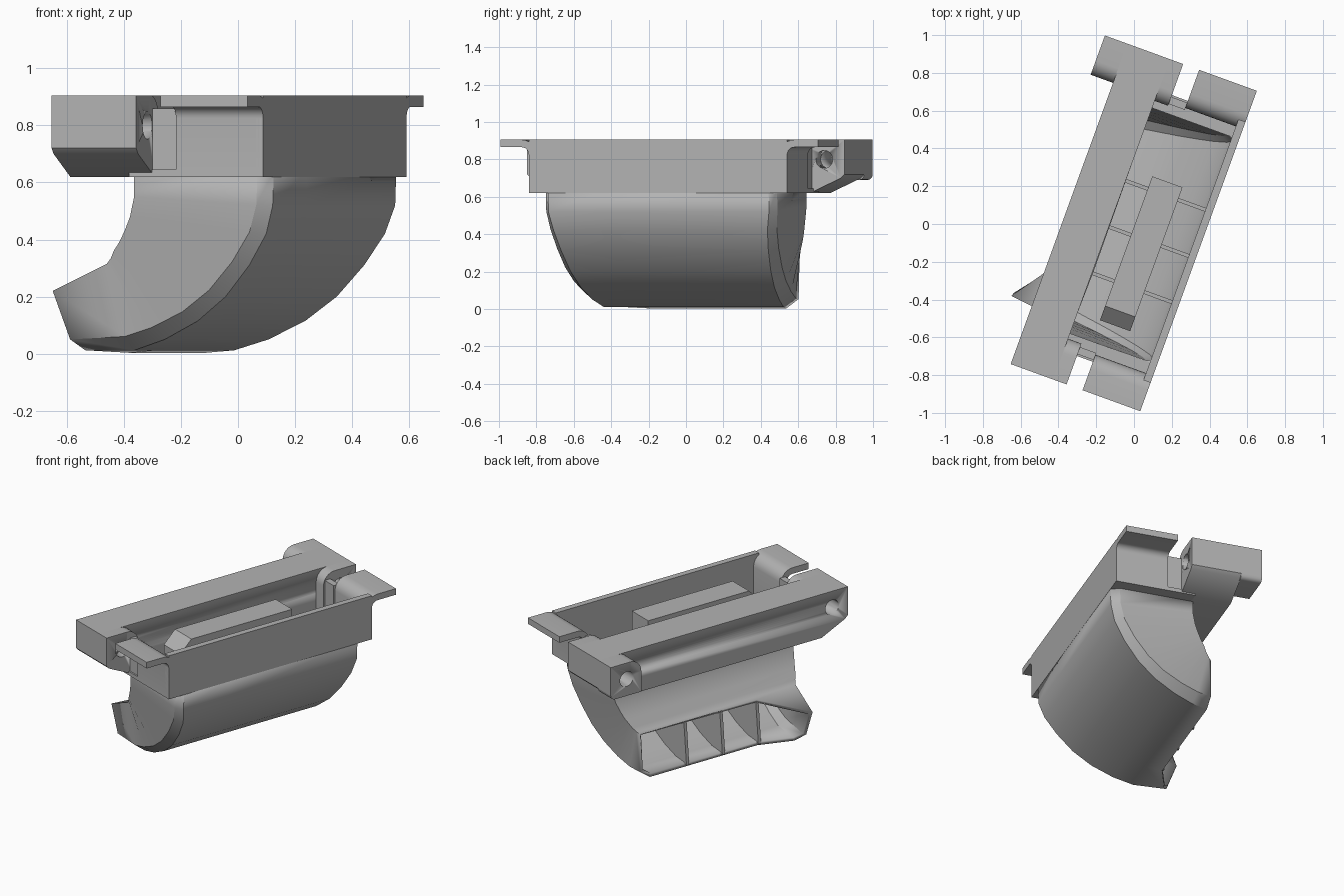
import bpy, bmesh, math
from mathutils import Matrix, Vector

if "Cube" in bpy.data.objects:
    bpy.data.objects.remove(bpy.data.objects["Cube"])

TURN = Matrix.Rotation(math.radians(-20), 4, 'Z')   # the whole part sits turned in plan
grey = bpy.data.materials.new("plain grey")
grey.diffuse_color = (0.45, 0.45, 0.45, 1)
grey.use_nodes = True
grey.node_tree.nodes["Principled BSDF"].inputs["Base Color"].default_value = grey.diffuse_color


def finish(bm, name, smooth=True):
    bmesh.ops.recalc_face_normals(bm, faces=bm.faces)
    bm.transform(TURN)
    me = bpy.data.meshes.new(name)
    bm.to_mesh(me)
    bm.free()
    me.materials.append(grey)
    ob = bpy.data.objects.new(name, me)
    bpy.context.collection.objects.link(ob)
    bpy.context.view_layer.objects.active = ob
    for o in bpy.context.selected_objects:
        o.select_set(False)
    ob.select_set(True)
    if smooth:
        bpy.ops.object.shade_smooth_by_angle(angle=math.radians(30))
    return ob


def box(name, u, v, z):
    return prism(name, [(v[0], z[0]), (v[1], z[0]), (v[1], z[1]), (v[0], z[1])], u[0], u[1])


def prism(name, outline, a, b, axis='u'):
    """Extrude a (v, z) outline along u, or a (u, z) outline along v."""
    bm = bmesh.new()
    def at(p, t):
        return bm.verts.new((t, p[0], p[1]) if axis == 'u' else (p[0], t, p[1]))
    lo, hi = [at(p, a) for p in outline], [at(p, b) for p in outline]
    bm.faces.new(lo)
    bm.faces.new(hi)
    n = len(outline)
    for i in range(n):
        bm.faces.new((lo[i], lo[(i + 1) % n], hi[(i + 1) % n], hi[i]))
    return finish(bm, name)


def arc(c, r, a0, a1, n=8):
    return [(c[0] + r * math.cos(math.radians(a0 + (a1 - a0) * i / n)),
             c[1] + r * math.sin(math.radians(a0 + (a1 - a0) * i / n))) for i in range(n + 1)]


# Curved duct: convex and concave edges of each station
outer = [(.37, .64), (.366, .52), (.335, .42), (.265, .31), (.17, .2),
         (.06, .115), (-.07, .05), (-.19, .012), (-.29, .003)]
inner = [(-.14, .64), (-.14, .55), (-.16, .48), (-.185, .43), (-.21, .39),
         (-.235, .36), (-.25, .335), (-.27, .315), (-.29, .30)]
bm = bmesh.new()
rings = []
for i, (o, c) in enumerate(zip(outer, inner)):
    t = max(0, (i - 1) / 7)
    v1, v2, ch = -.68 + .09 * t, .635 - .10 * t, .03 + .04 * t
    o, c = Vector(o), Vector(c)
    k = o + (c - o).normalized() * .05          # inner edge of the end chamfer
    ring = [(c.x, v1, c.y), (c.x, -.31, c.y), (c.x, v2, c.y), (k.x, v2, k.y),
            (o.x, v2 - ch, o.y), (o.x, -.31, o.y), (o.x, v1 + ch, o.y), (k.x, v1, k.y)]
    if i == 8:                                  # flared corner of the mouth
        ring[0], ring[7], ring[6] = (-.48, -.58, .22), (-.415, -.58, .05), (-.38, -.52, .012)
    rings.append([bm.verts.new(p) for p in ring])
for r, s in zip(rings, rings[1:]):
    for j in range(8):
        m = (j + 1) % 8
        bm.faces.new((r[j], r[m], s[m], s[j]))
duct = finish(bm, "curved_duct")
sol = duct.modifiers.new("wall", 'SOLIDIFY')
sol.thickness, sol.offset = .025, -1

# Thin dividers following the duct
o2 = [(p[0] - .015, p[1] + .012) for p in outer[1:]]
c2 = [(p[0] + .012, p[1] - .012) for p in inner[1:]]
for n, v in enumerate((.2, -.06, -.32)):
    prism("duct_divider_%d" % n, o2 + c2[::-1], v - .01, v + .01, 'v')

# Inner splitter block
prism("splitter_block", [(-.46, .42), (.27, .42), (.27, .86), (-.46, .86), (-.54, .78), (-.54, .42)], .005, .175)

# Upper tub walls and the ledge joining the duct
box("right_wall", (.33, .37), (-.76, .71), (.62, .905))
for side, v, w in (("front", -.76, -.66), ("back", .71, .61)):
    box(side + "_ledge", (-.13, .37), sorted((v, w)), (.62, .645))
    s = 1 if v > 0 else -1
    # End wall bending outwards into the top flange
    end = .885 if s > 0 else -.92
    r = .04
    cv = v + s * r
    under = [(cv - s * r * math.cos(a), .825 + r * math.sin(a))
             for a in [math.pi / 2 * i / 6 for i in range(7)]]
    top = [(v + s * .04 - s * .08 * math.cos(a), .825 + .08 * math.sin(a))
           for a in [math.pi / 2 * i / 6 for i in range(7)]]
    prism(side + "_flange", [(v, .62)] + under + [(end, .865), (end, .905)] + top[::-1] +
          [(v - s * .04, .62)], .045, .37)
    box(side + "_slot_wall", (-.13, .046), sorted((v - s * .05, v - s * .01)), (.62, .86))

# Hinge bar with chamfered ends
bar_side = [(-.92, .905), (-.92, .72), (-.90, .70), (-.73, .62), (.69, .62),
            (.865, .70), (.885, .72), (.885, .905)]
bar = prism("hinge_bar", bar_side, -.36, -.12)
front_lug = prism("front_hinge_lug", [(-.92, .905), (-.92, .72), (-.90, .70), (-.73, .62),
                  (-.69, .62)] + arc((-.77, .825), .08, 0, 90), -.121, -.045)
back_lug = prism("back_hinge_lug", [(.885, .905), (.885, .72), (.865, .70), (.69, .62),
                 (.65, .62)] + arc((.73, .825), .08, 180, 90), -.121, -.045)
boss = prism("side_boss", [(.885, .905), (.885, .72)] + arc((.855, .72), .03, 0, -90, 4) +
             [(.664, .69)] + arc((.744, .825), .08, 180, 90), -.486, -.355)

# Pin holes through the bar ends
for n, v in enumerate((-.805, .77)):
    cut = prism("pin_hole_cutter_%d" % n, arc((v, .80), .048, 0, 345, 23), -.6, .02)
    cut.hide_render = True
    cut.hide_viewport = True
    cut.display_type = 'WIRE'
    for ob in (bar, (front_lug, back_lug)[n]) + ((boss,) if n else ()):
        m = ob.modifiers.new("pin_hole", 'BOOLEAN')
        m.operation, m.object, m.solver = 'DIFFERENCE', cut, 'EXACT'
